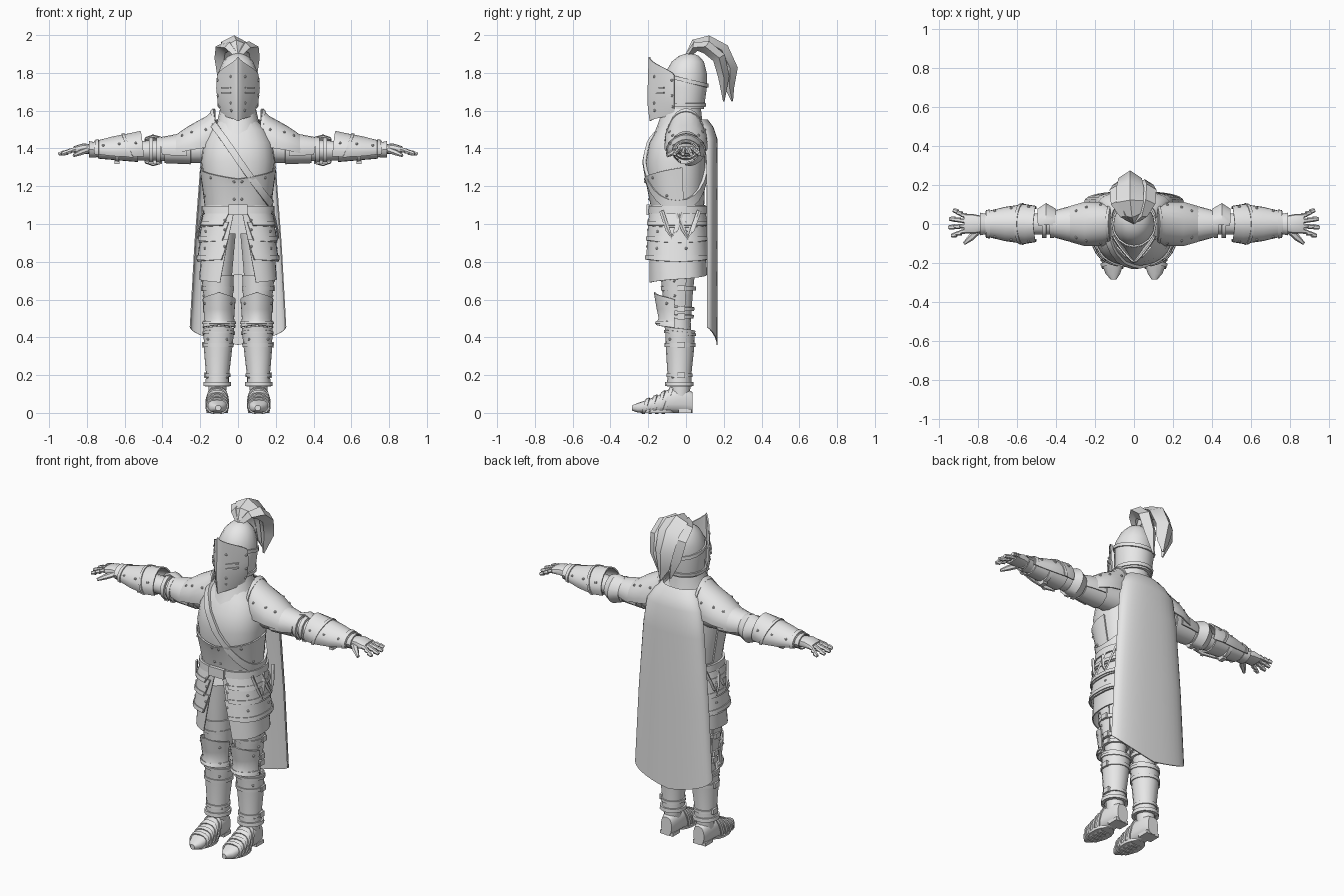
import bpy, bmesh, math
from mathutils import Vector, Matrix
from mathutils.bvhtree import BVHTree

if "Cube" in bpy.data.objects:
    bpy.data.objects.remove(bpy.data.objects["Cube"])

steel = bpy.data.materials.new("steel_grey")
steel.use_nodes = True
steel.diffuse_color = (.8, .8, .8, 1)
steel.node_tree.nodes["Principled BSDF"].inputs["Base Color"].default_value = steel.diffuse_color
parts = []


def finish(name, bm, thick=0, mirror=False):
    """Turn a bmesh into an object, with optional outward thickness and a twin across x."""
    mesh = bpy.data.meshes.new(name)
    bm.to_mesh(mesh)
    bm.free()
    mesh.materials.append(steel)
    ob = bpy.data.objects.new(name, mesh)
    bpy.context.collection.objects.link(ob)
    if thick:
        mod = ob.modifiers.new("thickness", "SOLIDIFY")
        mod.thickness, mod.offset = thick, 1
    if mirror:
        ob.modifiers.new("twin", "MIRROR").use_mirror_merge = False
    ob["thick"], ob["twin"] = float(thick), bool(mirror)
    parts.append(ob)
    return ob


def skin(bm, rows, closed, cap, flip=False):
    """Join rows of points with quads."""
    grid = [[bm.verts.new(p) for p in row] for row in rows]
    cols = len(grid[0])
    for low, high in zip(grid, grid[1:]):
        for j in range(cols if closed else cols - 1):
            k = (j + 1) % cols
            bm.faces.new((low[j], low[k], high[k], high[j]))
    if cap:
        bm.faces.new(grid[0][::-1])
        bm.faces.new(grid[-1])
    if flip:
        bmesh.ops.reverse_faces(bm, faces=bm.faces[:])


def loft(name, rings, axis="z", arc=(90, 450), p=2, n=16, thick=0, mirror=False):
    """Rings are (position, centre a, centre b, radius a, radius b, dip at mid arc)."""
    full = arc[1] - arc[0] == 360
    rows = []
    rings = sorted(rings)
    for k, ring in enumerate(rings):
        t, ca, cb, ra, rb = ring[:5]
        dip = ring[5] if len(ring) > 5 else 0
        f = k / (len(rings) - 1)
        start = arc[0] + (arc[-2] - arc[0]) * f
        end = arc[1] + (arc[-1] - arc[1]) * f
        row = []
        for j in range(n if full else n + 1):
            a = math.radians(start + (end - start) * j / n)
            c, s = math.cos(a), math.sin(a)
            u = ca + ra * math.copysign(abs(c) ** (2 / p), c)
            v = cb + rb * math.copysign(abs(s) ** (2 / p), s)
            w = t + dip * (1 - abs(2 * j / n - 1))
            row.append({"z": (u, v, w), "x": (w, u, v), "y": (u, w, v)}[axis])
        rows.append(row)
    bm = bmesh.new()
    skin(bm, rows, full, full and not thick, axis == "y")
    return finish(name, bm, thick, mirror)


def sweep(name, path, side, n=4, mirror=False):
    """Closed tube along (x, y, z, half width, half height) points."""
    pts = [Vector(p[:3]) for p in path]
    rows = []
    for i, p in enumerate(pts):
        tangent = (pts[min(i + 1, len(pts) - 1)] - pts[max(i - 1, 0)]).normalized()
        across = Vector(side)
        across = (across - tangent * across.dot(tangent)).normalized()
        up = across.cross(tangent)
        turn = [math.tau * j / n for j in range(n)]
        rows.append([p + across * path[i][3] * math.cos(a) + up * path[i][4] * math.sin(a) for a in turn])
    bm = bmesh.new()
    skin(bm, rows, True, True)
    bmesh.ops.recalc_face_normals(bm, faces=bm.faces[:])
    return finish(name, bm, 0, mirror)


def band(name, src, co, normal, width=.02, thick=.014):
    """Raised strap or rim: a slice of another part, thickened."""
    bm = bmesh.new()
    bm.from_mesh(src.data)
    n = Vector(normal).normalized()
    for sign in (1, -1):
        bmesh.ops.bisect_plane(bm, geom=bm.verts[:] + bm.edges[:] + bm.faces[:],
                               plane_co=Vector(co) + n * sign * width / 2, plane_no=n * sign, clear_outer=True)
    return finish(name, bm, thick, src["twin"])


def rivets(name, src, spots):
    """Small studs on the nearest surface of a part, on both sides of the body."""
    tree = BVHTree.FromPolygons([v.co for v in src.data.vertices], [f.vertices for f in src.data.polygons])
    bm = bmesh.new()
    for spot in spots:
        loc, nor = tree.find_nearest(Vector(spot))[:2]
        bmesh.ops.create_icosphere(bm, subdivisions=1, radius=.008,
                                   matrix=Matrix.Translation(loc + nor * src["thick"]))
    finish(name, bm, 0, True)


def box(name, loc, size, turn=0, axis="Z"):
    bm = bmesh.new()
    place = Matrix.Translation(loc) @ Matrix.Rotation(math.radians(turn), 4, axis) @ Matrix.Diagonal((*size, 1))
    bmesh.ops.create_cube(bm, size=1, matrix=place)
    finish(name, bm, 0, True)


UP, OUT = (0, 0, 1), (1, 0, 0)

# Helmet, pointed visor and neck guard
skull = loft("helmet", [(1.61, 0, -.01, .098, .105), (1.72, 0, 0, .108, .11), (1.8, 0, 0, .105, .11),
                        (1.86, 0, .01, .08, .085), (1.89, 0, .015, .05, .052), (1.905, 0, .02, .01, .01)])
visor = loft("visor", [(1.585, 0, -.06, .08, .125, -.04), (1.64, 0, -.06, .1, .135, -.01), (1.72, 0, -.06, .108, .135),
                       (1.785, 0, -.06, .102, .13, .1)], arc=(180, 360), p=1.15, thick=.008)
band("helmet_brow_band", skull, (0, 0, 1.76), (0, .25, 1), .02, .008)
band("helmet_rim", skull, (0, 0, 1.63), UP, .02, .008)
for z in (1.695, 1.722):
    box("eye_slit_rim", (.06, -.142, z), (.075, .016, .009), 48)
rivets("visor_rivets", visor, [(.1, -.07, z) for z in (1.62, 1.68, 1.76)] + [(.04, -.17, z) for z in (1.6, 1.64, 1.78)])
loft("gorget", [(1.47, 0, -.04, .14, .135, -.03), (1.53, 0, -.03, .105, .11), (1.62, 0, -.02, .085, .09)], thick=.008)

# Plume of three tufts
sweep("plume_centre", [(0, .01, 1.89, .02, .015), (-.01, .05, 1.95, .05, .03), (-.02, .115, 1.962, .07, .037),
                       (-.02, .19, 1.92, .07, .04), (-.02, .235, 1.82, .06, .04), (-.01, .23, 1.72, .04, .025),
                       (0, .245, 1.65, .006, .004)], OUT)
for name, s in (("left", 1), ("right", -1.15)):
    sweep("plume_" + name, [(0, .01, 1.89, .015, .015), (.04 * s, .05, 1.94, .03, .025), (.06 * s, .11, 1.935, .05, .035),
                            (.065 * s, .175, 1.88, .05, .035), (.055 * s, .2, 1.78, .045, .03),
                            (.03 * s, .2, 1.65, .006, .004)], OUT)

# Breastplate, belly plate and cross strap
torso = loft("breastplate", [(1.06, 0, -.04, .165, .135), (1.2, 0, -.05, .18, .15), (1.33, 0, -.055, .195, .16),
                             (1.43, 0, -.045, .185, .15), (1.5, 0, -.03, .15, .125), (1.56, 0, -.03, .09, .09)], p=2.3, n=24)
belly = loft("belly_plate", [(1.09, 0, -.04, .168, .138), (1.2, 0, -.05, .182, .152, .01), (1.3, 0, -.055, .195, .161, -.06)],
             arc=(170, 370), p=2.3, n=20, thick=.008)
rivets("belly_rivets", belly, [(.02, -.2, 1.23), (.02, -.2, 1.13), (.13, -.16, 1.25), (.17, -.1, 1.15)])
band("cross_strap", torso, (.04, -.2, 1.285), (.82, 0, .57), .035, .016)

# Belt, split skirt and hip plates
skirt = loft("skirt", [(.69, 0, -.045, .2, .15, .04), (.9, 0, -.045, .185, .145), (1.1, 0, -.04, .17, .138)],
             arc=(292, 608, 272, 628), p=2.6, n=28, thick=.006)
loft("belt", [(1.055, 0, -.04, .18, .148), (1.095, 0, -.04, .178, .146)], p=2.4, n=24, thick=.014)
box("belt_buckle", (.025, -.2, 1.075), (.05, .02, .055))
tiers = ((.99, 1.06, .185, .148), (.91, 1.01, .192, .153), (.81, .92, .2, .158))
for low, high, rx, ry in tiers:
    lame = loft("hip_plate", [(low, 0, -.045, rx + .008, ry + .006, -.01), (high, 0, -.045, rx - .008, ry - .006, -.01)],
                arc=(288, 436, 280, 440), p=2.6, n=14, thick=.009, mirror=True)
    band("hip_plate_rim", lame, (0, 0, low + .012), UP, .022, .015)
    rivets("hip_rivets", lame, [(.07, -.2, high - .04), (.17, -.15, high - .05), (.2, 0, high - .05)])
for a, b in ((-.13, -.02), (-.05, .07)):
    sweep("hanging_strap", [(.185, a, 1.07, .012, .006), (.208, a * .7 + b * .3, .97, .012, .006),
                            (.212, (a + b) / 2, .93, .012, .006), (.208, a * .3 + b * .7, .97, .012, .006),
                            (.185, b, 1.07, .012, .006)], (0, 1, .3), mirror=True)

# Cape
loft("cape", [(.455, 0, .11, .25, .052, -.095), (.9, 0, .11, .225, .052), (1.3, 0, .108, .195, .054), (1.45, 0, .1, .175, .06),
              (1.51, 0, .075, .14, .065), (1.55, 0, .03, .11, .08)], arc=(0, 180), p=2.4, thick=.006)

# Shoulder plates
shoulder = loft("shoulder_plate", [(.12, 0, 1.45, .085, .155), (.16, 0, 1.43, .105, .135), (.25, 0, 1.41, .105, .105),
                                   (.32, 0, 1.39, .085, .078), (.365, 0, 1.38, .05, .055, .01)], "x", (-10, 190), n=14,
                thick=.009, mirror=True)
band("shoulder_collar_rim", shoulder, (.13, 0, 1.5), OUT, .015)
rivets("shoulder_rivets", shoulder, [(x, y, 1.5) for x in (.17, .25, .32) for y in (-.1, .1)])
loft("shoulder_lame", [(.27, 0, 1.39, .088, .08), (.34, 0, 1.39, .08, .075), (.4, 0, 1.39, .062, .06, .02)], "x",
     (-20, 200), n=12, thick=.008, mirror=True)

# Arms, elbows and forearm plates
arm = loft("arm", [(.14, 0, 1.4, .075, .08), (.28, 0, 1.392, .066, .068), (.42, 0, 1.39, .055, .055),
                   (.5, 0, 1.388, .055, .052), (.7, 0, 1.388, .05, .045), (.79, 0, 1.392, .035, .028)], "x", n=12, mirror=True)
loft("upper_arm_plate", [(.25, 0, 1.392, .068, .068), (.39, 0, 1.39, .06, .06)], "x", n=12, thick=.008, mirror=True)
elbow = loft("elbow_plate", [(.405, .01, 1.39, .06, .062), (.45, .02, 1.39, .078, .075), (.49, .01, 1.39, .06, .06)], "x",
             (-110, 110), p=1.7, n=10, thick=.009, mirror=True)
forearm = loft("forearm_plate", [(.5, 0, 1.395, .085, .09, .015), (.56, 0, 1.39, .095, .085), (.66, 0, 1.388, .08, .068),
                                 (.76, 0, 1.39, .056, .04)], "x", (-25, 205), p=1.8, n=12, thick=.008, mirror=True)
band("forearm_rim", forearm, (.745, 0, 1.4), OUT, .02)
band("forearm_ridge", forearm, (.58, 0, 1.4), (1, 0, -.4), .015)
loft("forearm_under_plate", [(.53, 0, 1.388, .065, .052), (.74, 0, 1.39, .052, .036)], "x", (195, 345), n=8,
     thick=.008, mirror=True)
rivets("forearm_rivets", forearm, [(x, y, 1.43) for x in (.54, .63, .72) for y in (-.09, .09)])
for x in (.42, .46, .64):
    band("arm_strap", arm, (x, 0, 1.4), OUT, .022, .016)
    box("arm_buckle", (x, -.01, 1.328), (.026, .04, .022))

# Gauntlets with jointed fingers
loft("hand_cuff", [(.75, 0, 1.392, .045, .034), (.79, 0, 1.395, .052, .038)], "x", n=12, thick=.006, mirror=True)
loft("hand", [(.77, 0, 1.395, .04, .026), (.82, 0, 1.4, .05, .027), (.87, .002, 1.393, .05, .018)], "x", p=2.6,
     n=12, mirror=True)
for i in range(4):
    y = -.036 + i * .026
    tip = (.935, .95, .945, .925)[i]
    for k in range(3):
        x0, x1 = (.86 + (tip - .86) * (k + d) / 3 for d in (0, 1.15))
        spread = y * (1 + .25 * k)
        sweep("finger_joint", [(x0, spread, 1.396 - .009 * k, .014, .014), (min(x1, tip), spread * 1.12, 1.388 - .009 * k, .01, .009)],
              (0, 1, 0), 6, True)
sweep("thumb", [(.8, -.035, 1.39, .018, .016), (.835, -.07, 1.378, .017, .015), (.87, -.1, 1.362, .008, .008)],
      (1, 1, 0), 6, True)

# Legs and knee plates
leg = loft("leg", [(.08, .11, -.03, .045, .05), (.3, .106, -.03, .062, .062), (.48, .1, -.035, .06, .06),
                   (.62, .105, -.04, .07, .075), (.75, .108, -.04, .08, .088), (.95, .1, -.04, .09, .1)], n=14, mirror=True)
thigh = loft("thigh_plate", [(.56, .102, -.042, .068, .07, .03), (.73, .108, -.042, .079, .085)], arc=(150, 390), n=12,
             thick=.008, mirror=True)
knee = loft("knee_plate", [(.45, .1, -.065, .08, .088, .015), (.5, .1, -.065, .072, .072), (.55, .1, -.065, .075, .082),
                           (.6, .1, -.065, .08, .098, .04)], arc=(175, 365), p=1.7, n=12, thick=.008, mirror=True)
band("knee_rim", knee, (.1, 0, .475), UP, .014)
rivets("leg_rivets", knee, [(.17, -.1, .58), (.17, -.1, .48), (.04, -.12, .58), (.04, -.12, .48)])
rivets("thigh_rivets", thigh, [(.18, -.06, .7), (.18, -.06, .62)])

# Shin plates, straps and buckles
shin = loft("shin_plate", [(.14, .11, -.035, .056, .058), (.2, .108, -.035, .053, .055), (.33, .106, -.032, .066, .066),
                           (.41, .102, -.032, .072, .07, .02), (.435, .102, -.032, .074, .074, .025)], n=16,
            thick=.008, mirror=True)
band("ankle_rim", shin, (.1, 0, .152), UP, .022, .018)
band("shin_top_rim", shin, (.1, 0, .42), (0, .12, 1), .016)
rivets("shin_rivets", shin, [(.16, -.09, .39), (.06, -.09, .39), (.16, -.07, .19), (.06, -.07, .19)])
for src, z, x in ((shin, .36, .182), (shin, .2, .172), (leg, .51, .172), (leg, .55, .176), (leg, .66, .188)):
    band("leg_strap", src, (.1, 0, z), UP, .02, .014)
    box("leg_buckle", (x, -.025, z), (.018, .04, .03))

# Boots with overlapping foot lames
boot = loft("boot", [(.034, .108, .055, .035, .055), (0, .108, .065, .046, .065), (-.08, .109, .066, .052, .066),
                     (-.14, .11, .048, .057, .048), (-.21, .11, .034, .055, .034), (-.255, .108, .027, .038, .025),
                     (-.285, .105, .026, .014, .014)], "y", p=2.6, n=14, mirror=True)
for y in (-.1, -.135, -.17, -.205):
    band("foot_lame", boot, (.1, y, .06), (0, 1, -.35), .016, .007)
loft("boot_sole", [(0, .11, -.15, .058, .09), (.014, .11, -.15, .06, .092)], n=14, mirror=True)
box("boot_heel", (.109, -.005, .01), (.085, .07, .02))

# Fix modifiers into the meshes and shade with crisp edges
bpy.ops.object.select_all(action="DESELECT")
for ob in parts:
    ob.select_set(True)
bpy.context.view_layer.objects.active = parts[0]
bpy.ops.object.convert(target="MESH")
bpy.ops.object.shade_smooth_by_angle(angle=math.radians(35))
